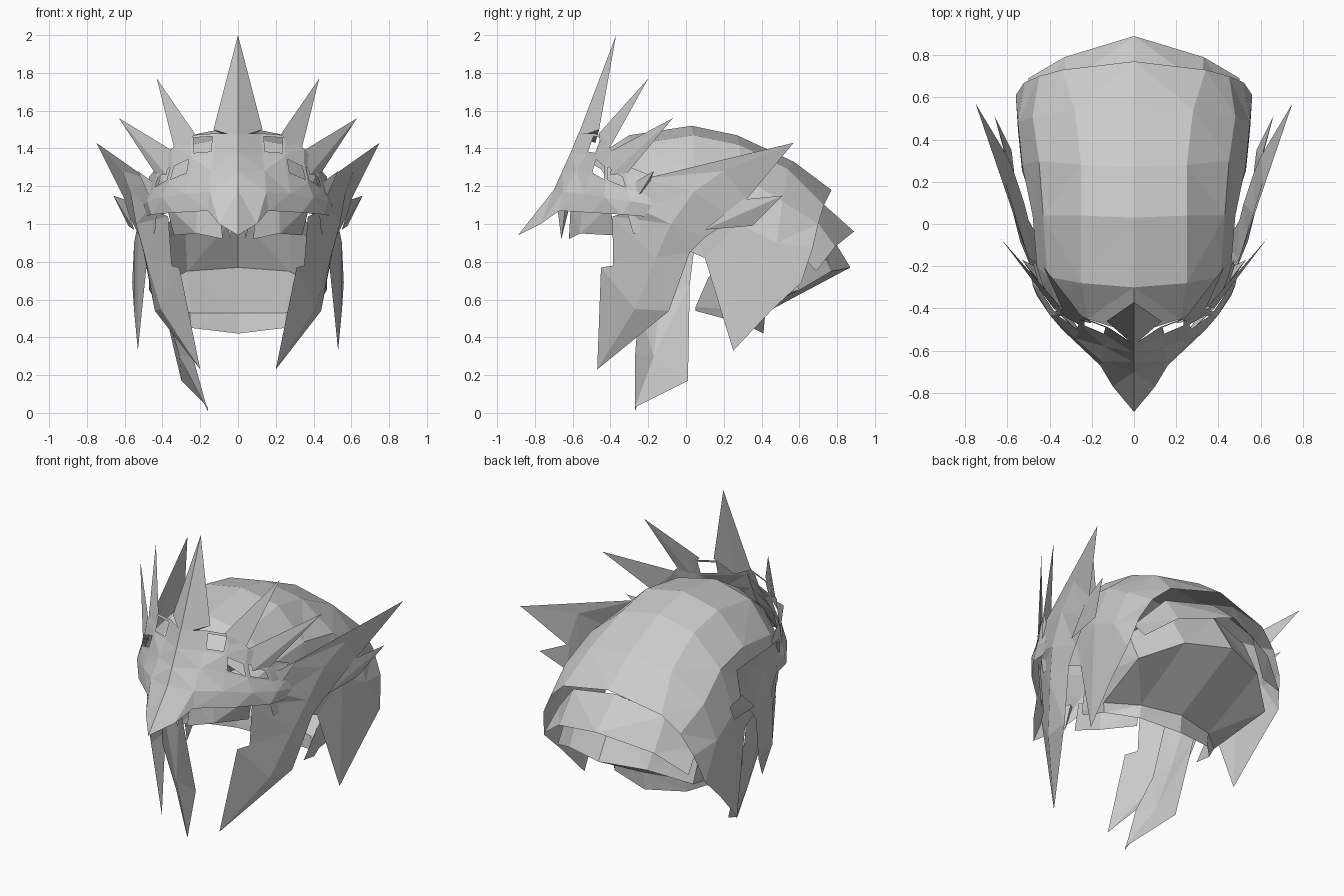
import bpy, bmesh
from mathutils import Vector

cube = bpy.data.objects.get("Cube")
if cube:
    bpy.data.objects.remove(cube, do_unlink=True)

steel = bpy.data.materials.new("grey steel")
steel.use_nodes = True
GREY = (0.6, 0.6, 0.6, 1.0)
steel.diffuse_color = GREY
steel.node_tree.nodes["Principled BSDF"].inputs["Base Color"].default_value = GREY


def finish(name, bm, mirror=True):
    """Clean up, face the sheet outward, mirror it across x."""
    bmesh.ops.remove_doubles(bm, verts=bm.verts, dist=0.0005)
    bmesh.ops.triangulate(bm, faces=bm.faces)
    bmesh.ops.recalc_face_normals(bm, faces=bm.faces)
    core = Vector((0, 0, 0.9))
    out = sum(f.calc_area() * f.normal.dot(f.calc_center_median() - core) for f in bm.faces)
    if out < 0:
        bmesh.ops.reverse_faces(bm, faces=bm.faces)
    mesh = bpy.data.meshes.new(name)
    bm.to_mesh(mesh)
    bm.free()
    mesh.materials.append(steel)
    ob = bpy.data.objects.new(name, mesh)
    bpy.context.collection.objects.link(ob)
    if mirror:
        mod = ob.modifiers.new("Mirror", 'MIRROR')
        mod.merge_threshold = 0.001
    return ob


def sheet(name, rows, holes=(), mirror=True):
    """Quads between neighbouring polylines; cells in holes get an opening."""
    bm = bmesh.new()
    grid = [[bm.verts.new(p) for p in row] for row in rows]
    opened = []
    for i in range(len(rows) - 1):
        for j in range(len(rows[0]) - 1):
            f = bm.faces.new((grid[i][j], grid[i][j + 1], grid[i + 1][j + 1], grid[i + 1][j]))
            if (i, j) in holes:
                opened.append(f)
    if opened:
        bm.normal_update()
        bmesh.ops.inset_individual(bm, faces=opened, thickness=0.022)
        bmesh.ops.delete(bm, geom=opened, context='FACES')
    return finish(name, bm, mirror)


def spike(name, base, tip, mirror=True):
    """Faceted point rising from a small base polygon."""
    bm = bmesh.new()
    ring = [bm.verts.new(p) for p in base]
    top = bm.verts.new(tip)
    for a, b in zip(ring, ring[1:] + ring[:1]):
        bm.faces.new((a, b, top))
    bm.faces.new(ring[::-1])
    return finish(name, bm, mirror)


# Domed skull, ribs from the crown down to the pointed side flaps
sheet("skull_dome", [
    [(0, -.52, 1.33), (0, -.3, 1.47), (0, .03, 1.52), (0, .27, 1.47), (0, .57, 1.33), (0, .77, 1.18)],
    [(.22, -.45, 1.29), (.25, -.28, 1.42), (.25, .04, 1.47), (.25, .28, 1.42), (.28, .54, 1.29), (.34, .73, 1.1)],
    [(.37, -.38, 1.18), (.41, -.25, 1.25), (.43, .04, 1.29), (.45, .3, 1.25), (.48, .51, 1.12), (.45, .7, 1.0)],
    [(.43, -.31, 1.06), (.46, -.2, 1.08), (.48, .04, 1.08), (.53, .28, 1.0), (.55, .48, .9), (.52, .67, .87)],
    [(.44, -.28, .95), (.46, -.2, .95), (.48, .1, .82), (.53, .25, .33), (.55, .45, .54), (.56, .61, .69)],
])

# Overlapping neck plates: upper flared hem, lower plate folding under
sheet("upper_neck_plate", [
    [(0, .7, 1.13), (.32, .66, 1.06), (.48, .57, .88)],
    [(0, .89, .96), (.33, .79, .88), (.5, .69, .75)],
])
sheet("lower_neck_plate", [
    [(0, .7, 1.05), (.28, .64, 1.0), (.46, .5, .86), (.47, .28, .86)],
    [(0, .87, .77), (.27, .77, .75), (.47, .6, .65), (.46, .12, .72)],
    [(0, .42, .53), (.25, .36, .53), (.41, .22, .55), (.43, .05, .56)],
    [(0, .41, .42), (.25, .35, .45), (.39, .2, .5), (.42, .05, .54)],
])

# Beaked face mask with eye openings, columns from the ridge to the temple
sheet("face_mask", [
    [(0, -.57, 1.48), (0, -.61, 1.38), (0, -.655, 1.28), (0, -.7, 1.18), (0, -.89, .94)],
    [(.12, -.49, 1.48), (.13, -.53, 1.37), (.14, -.58, 1.28), (.15, -.65, 1.17), (.1, -.77, 1.0)],
    [(.25, -.44, 1.47), (.25, -.48, 1.36), (.26, -.51, 1.26), (.28, -.54, 1.16), (.16, -.67, 1.07)],
    [(.35, -.4, 1.4), (.35, -.42, 1.32), (.37, -.43, 1.22), (.4, -.43, 1.14), (.34, -.5, 1.06)],
    [(.42, -.32, 1.31), (.43, -.32, 1.26), (.45, -.31, 1.18), (.48, -.29, 1.12), (.46, -.34, 1.05)],
    [(.47, -.17, 1.25), (.475, -.19, 1.22), (.48, -.2, 1.17), (.5, -.18, 1.1), (.48, -.22, 1.04)],
], holes={(1, 0), (2, 1), (3, 1)})

# Lower mask rim and small teeth
sheet("mask_rim", [
    [(.1, -.61, 1.1), (.22, -.55, 1.12), (.38, -.4, 1.1)],
    [(.08, -.62, .92), (.22, -.56, .95), (.34, -.38, .94)],
])
spike("beak_tooth", [(.02, -.68, 1.08), (.08, -.64, 1.08), (.05, -.62, 1.08)], (.04, -.66, .92))

# Tall central crest
spike("crest", [(0, -.575, 1.46), (.13, -.46, 1.5), (0, -.48, 1.43), (-.13, -.46, 1.5)],
      (0, -.37, 2.0), mirror=False)

# Brow spikes
spike("inner_brow_spike", [(.23, -.46, 1.48), (.34, -.4, 1.41), (.28, -.45, 1.37)], (.43, -.2, 1.77))
spike("outer_brow_spike", [(.35, -.39, 1.39), (.44, -.31, 1.27), (.38, -.4, 1.26)], (.63, -.07, 1.56))
spike("temple_spike", [(.42, -.31, 1.2), (.47, -.2, 1.2), (.46, -.27, 1.12)], (.53, -.17, 1.28))

# Cheek guard sweeping back into a large horn: front edge, ridge, rear edge
horn, chin = (.75, .57, 1.43), (.2, -.47, .23)
sheet("cheek_horn", [
    [horn, (.48, -.22, 1.24), (.47, -.25, 1.08), (.37, -.39, 1.04), (.35, -.385, .78), (.31, -.45, .77), chin],
    [horn, (.61, .2, 1.28), (.57, .04, 1.17), (.54, -.08, 1.0), (.49, -.16, .82), (.41, -.27, .55), chin],
    [horn, (.6, .32, 1.13), (.57, .25, 1.03), (.52, .1, .93), (.5, .02, .85), (.44, -.09, .54), chin],
])
spike("lower_horn", [(.6, .3, 1.13), (.58, .35, .99), (.55, .1, .97)], (.66, .51, 1.15))

# Single hanging blade on the right side
sheet("hanging_blade", [
    [(-.4, -.2, .9), (-.35, -.25, .55), (-.24, -.27, .3), (-.16, -.27, .01)],
    [(-.46, -.08, .92), (-.4, -.14, .6), (-.31, -.17, .3), (-.16, -.27, .01)],
    [(-.46, .05, .92), (-.42, .02, .68), (-.3, .01, .17), (-.16, -.27, .03)],
], mirror=False)
